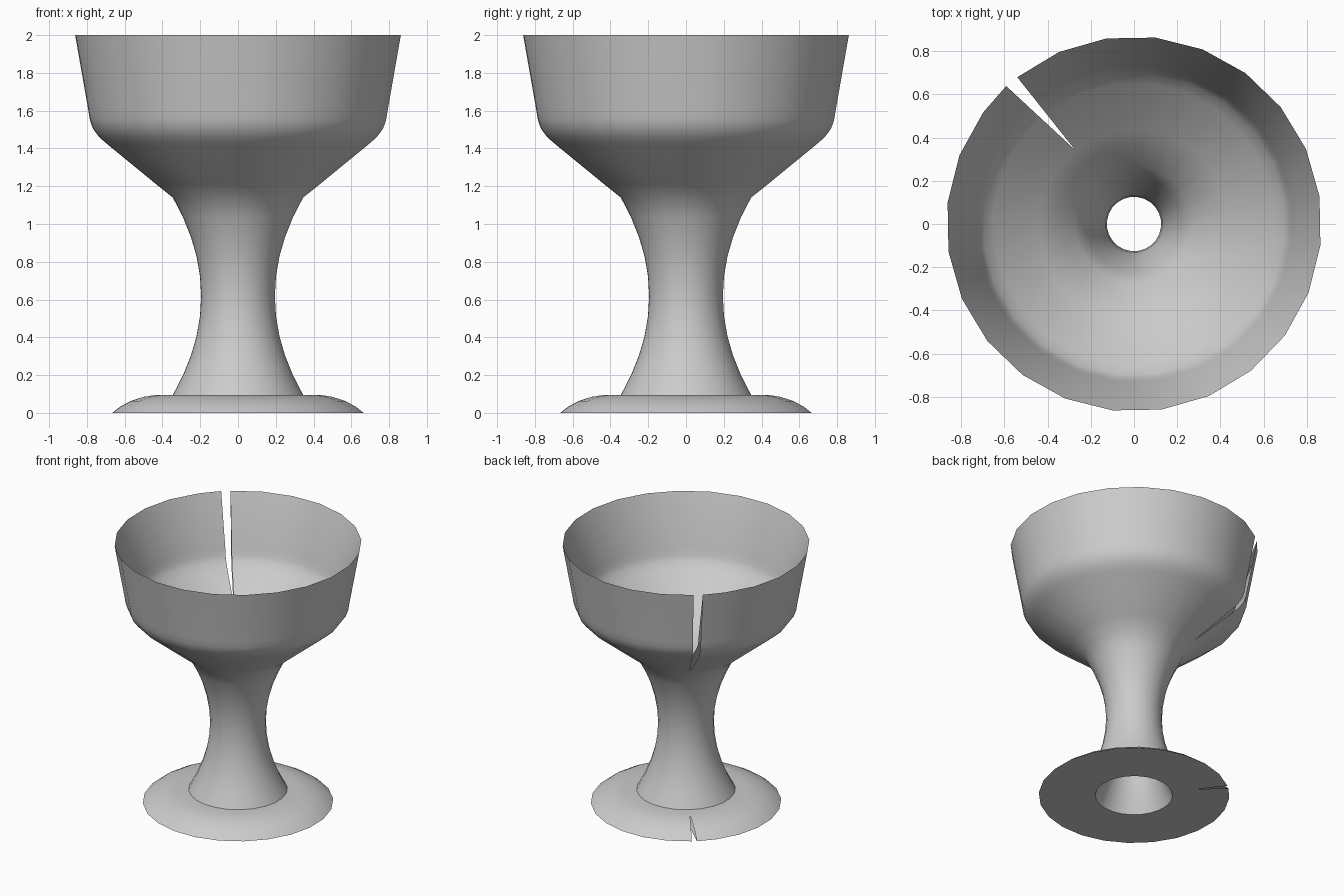
import bpy
import bmesh
from math import sin, cos, radians

cube = bpy.data.objects.get("Cube")
if cube:
    bpy.data.objects.remove(cube, do_unlink=True)

SEGMENTS = 24
SEAM = radians(128.5)      # direction of the split
SPLIT_RADIUS = 0.435       # the split opens outside this radius
FIT = 1.0065               # polygon corners against silhouette width

clay = bpy.data.materials.new("plain grey")
clay.use_nodes = True
grey = (0.6, 0.6, 0.6, 1)
clay.diffuse_color = grey
clay.node_tree.nodes["Principled BSDF"].inputs["Base Color"].default_value = grey


def stem(waist, end, low, high, steps=10):
    """Hourglass curve from low to high, narrowest near the middle."""
    pts = []
    for i in range(steps + 1):
        t = 2 * i / steps - 1
        pts.append((waist + (end - waist) * t * t, low + (high - low) * i / steps))
    return pts


def lathe(name, profile):
    """Turn a closed profile, leaving a split that widens outwards."""
    bm = bmesh.new()
    columns = []
    for k in range(SEGMENTS + 1):
        a = SEAM - k * radians(360 / SEGMENTS)
        column = []
        for r, z in profile:
            gap = max(0, 0.153 * (r - SPLIT_RADIUS)) if k == SEGMENTS else 0
            r *= FIT
            column.append(bm.verts.new((r * cos(a) - gap * sin(SEAM),
                                        r * sin(a) + gap * cos(SEAM), z)))
        columns.append(column)
    n = len(profile)
    for left, right in zip(columns, columns[1:]):
        for i in range(n):
            j = (i + 1) % n
            bm.faces.new((left[i], right[i], right[j], left[j]))
    bmesh.ops.remove_doubles(bm, verts=bm.verts, dist=0.0005)
    bmesh.ops.recalc_face_normals(bm, faces=bm.faces)
    mesh = bpy.data.meshes.new(name)
    bm.to_mesh(mesh)
    bm.free()
    mesh.materials.append(clay)
    obj = bpy.data.objects.new(name, mesh)
    bpy.context.collection.objects.link(obj)
    bpy.ops.object.select_all(action="DESELECT")
    obj.select_set(True)
    bpy.context.view_layer.objects.active = obj
    bpy.ops.object.shade_smooth_by_angle(angle=radians(35))
    return obj


# Foot: flat underside, domed edge, flat top
foot = [(0.27, 0), (0.435, 0), (0.665, 0), (0.625, 0.032), (0.57, 0.062),
        (0.50, 0.085), (0.435, 0.095)]
# Bowl outside, from stem to rim
bowl_outside = [(0.435, 1.212), (0.695, 1.425), (0.735, 1.46), (0.768, 1.505),
                (0.784, 1.55), (0.792, 1.6), (0.862, 2.0)]
# Bowl inside, from the thin rim down to the stem
bowl_inside = [(0.727, 1.62), (0.717, 1.57), (0.695, 1.53), (0.65, 1.483),
               (0.435, 1.307)]
# Stem bore, from top to bottom
bore = stem(0.125, 0.27, 0, 1.17)[:0:-1]

lathe("goblet", foot + stem(0.195, 0.345, 0.095, 1.14) + bowl_outside
      + bowl_inside + bore)
